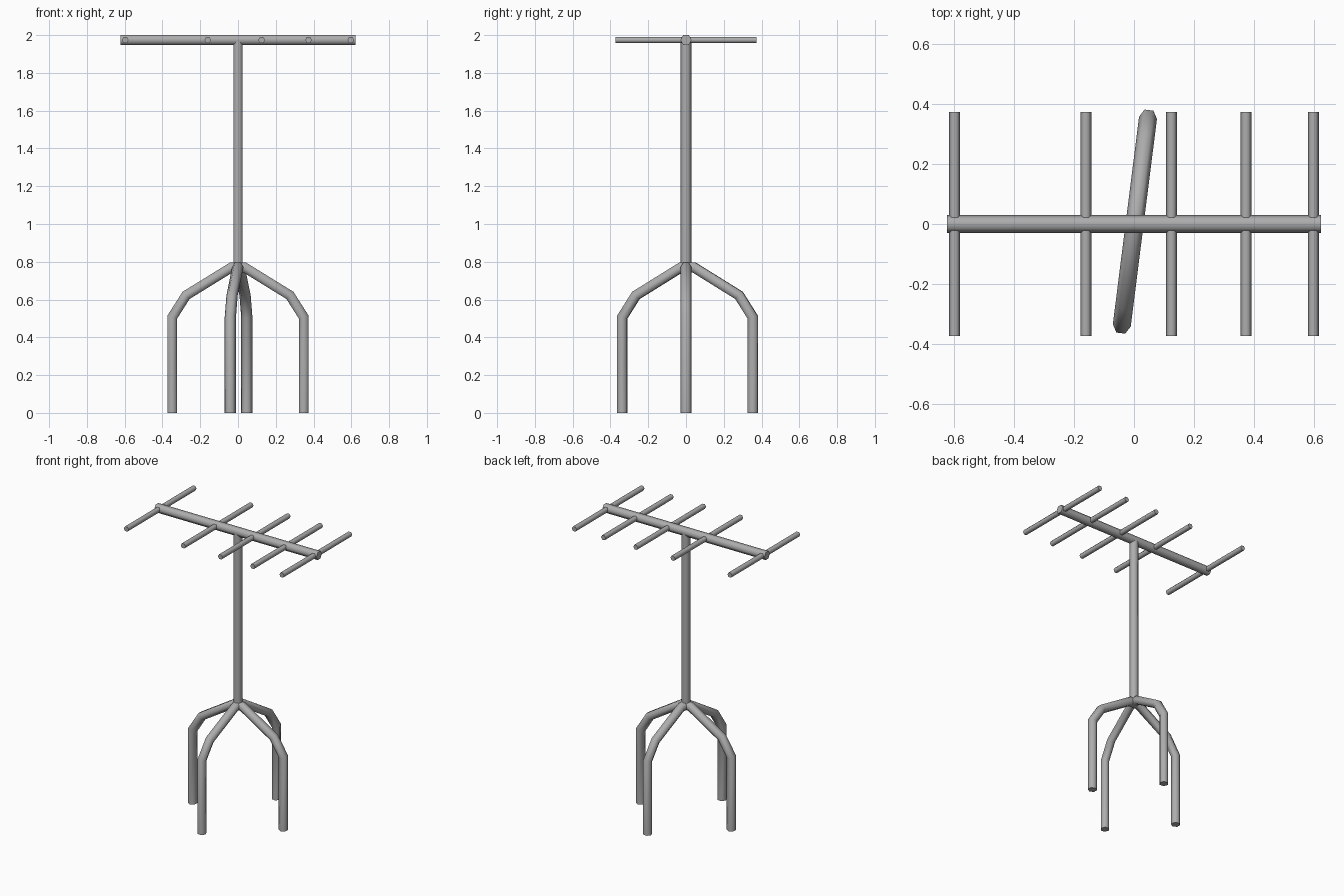
import bpy, bmesh, math
from mathutils import Vector

cube = bpy.data.objects.get("Cube")
if cube:
    bpy.data.objects.remove(cube)

grey = bpy.data.materials.new("grey metal")
grey.use_nodes = True
colour = (0.42, 0.42, 0.42, 1)
grey.diffuse_color = colour
grey.node_tree.nodes["Principled BSDF"].inputs["Base Color"].default_value = colour


def tube(name, points, radius, side, sides=6):
    """Sweep a hexagon along a planar path; two corners point along +-side."""
    pts = [Vector(p) for p in points]
    side = Vector(side).normalized()
    dirs = [(b - a).normalized() for a, b in zip(pts, pts[1:])]
    bm = bmesh.new()
    rings = []
    for i, p in enumerate(pts):
        d0, d1 = dirs[max(i - 1, 0)], dirs[min(i, len(dirs) - 1)]
        tangent = (d0 + d1).normalized()
        normal = tangent.cross(side) / tangent.dot(d0)  # mitred joint
        ring = []
        for k in range(sides):
            a = math.tau * k / sides
            ring.append(bm.verts.new(p + radius * (side * math.cos(a) + normal * math.sin(a))))
        rings.append(ring)
    for r0, r1 in zip(rings, rings[1:]):
        for k in range(sides):
            n = (k + 1) % sides
            bm.faces.new((r0[k], r0[n], r1[n], r1[k]))
    bm.faces.new(rings[0])
    bm.faces.new(rings[-1])
    bmesh.ops.recalc_face_normals(bm, faces=bm.faces)
    mesh = bpy.data.meshes.new(name)
    bm.to_mesh(mesh)
    bm.free()
    mesh.materials.append(grey)
    obj = bpy.data.objects.new(name, mesh)
    bpy.context.collection.objects.link(obj)
    bpy.ops.object.select_all(action='DESELECT')
    obj.select_set(True)
    bpy.context.view_layer.objects.active = obj
    bpy.ops.object.shade_smooth_by_angle(angle=math.radians(65))
    return obj


# Mast and boom
TOP = 1.974
tube("mast", [(0, 0, 0.75), (0, 0, TOP)], 0.029, (0, 1, 0))
tube("boom", [(-0.622, 0, TOP), (0.622, 0, TOP)], 0.03, (0, 1, 0))

# Cross rods along the boom
for i, x in enumerate((-0.597, -0.16, 0.125, 0.373, 0.597)):
    tube(f"cross_rod_{i + 1}", [(x, -0.373, TOP), (x, 0.373, TOP)], 0.018, (1, 0, 0))

# Four bent legs: (radius, height) profile turned to each heading
profile = [(0.348, 0), (0.348, 0.507), (0.275, 0.622), (0.035, 0.77), (0, 0.77)]
legs = {"left_leg": (0, 0, 0), "right_leg": (180, 0, 0),
        "back_leg": (82.8, 0.003, 0.008), "front_leg": (262.8, 0.003, 0.008)}
for name, (heading, ox, oy) in legs.items():
    c, s = math.cos(math.radians(heading)), math.sin(math.radians(heading))
    tube(name, [(ox + r * c, oy + r * s, z) for r, z in profile], 0.03, (-s, c, 0))
